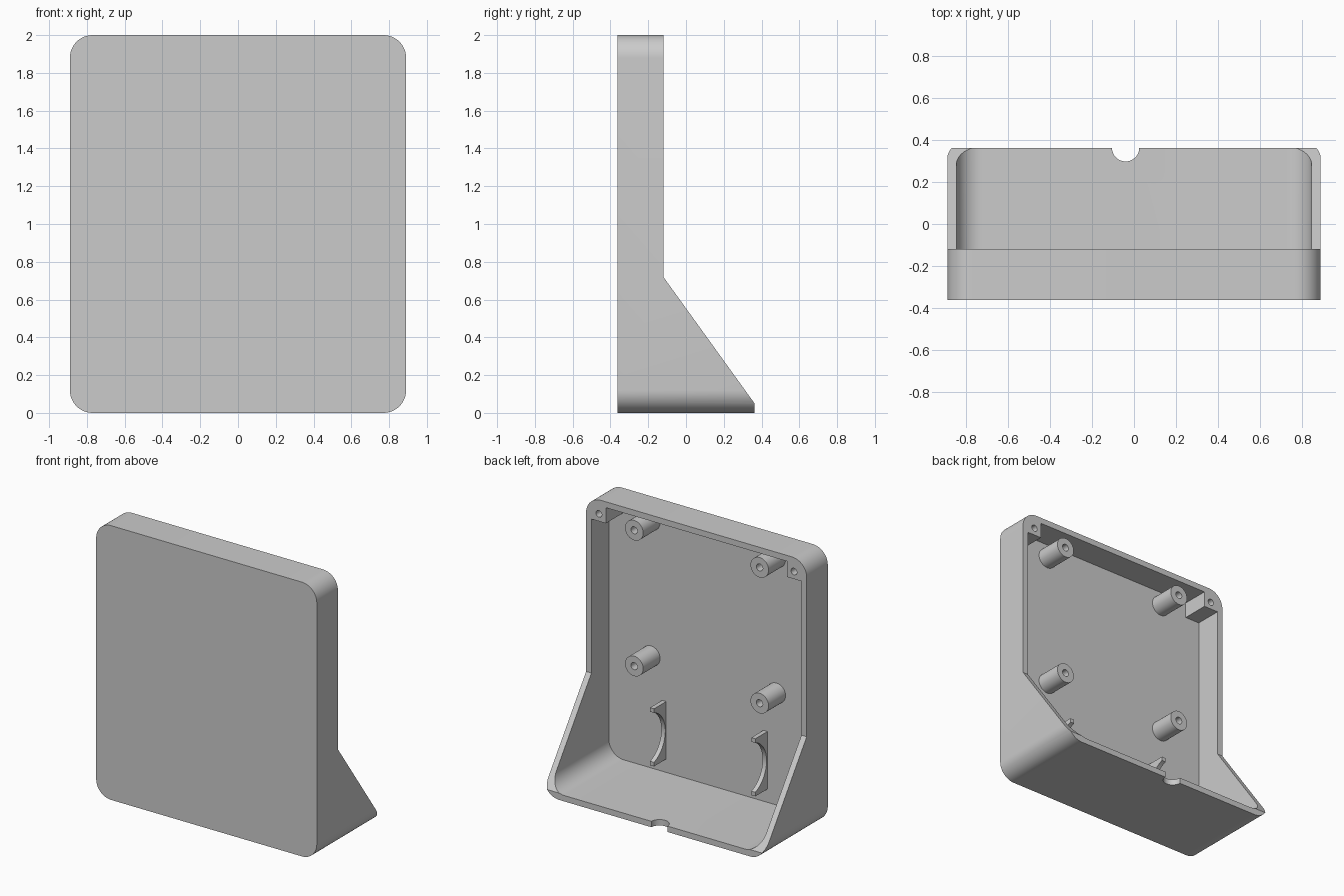
import bpy, bmesh
from math import sin, cos, pi, radians, asin

if "Cube" in bpy.data.objects:
    bpy.data.objects.remove(bpy.data.objects["Cube"])

grey = bpy.data.materials.new("plain grey")
grey.use_nodes = True
colour = (0.6, 0.6, 0.6, 1)
grey.diffuse_color = colour
grey.node_tree.nodes["Principled BSDF"].inputs["Base Color"].default_value = colour

# Main sizes
W, H, D = 0.89, 2.0, 0.363        # half width, height, half depth
WALL, R = 0.043, 0.12             # wall thickness, corner radius
RIM, FLOOR = -0.12, -D + WALL     # y of the back rim and of the inner face


def arc(cx, cy, r, start, end, steps=12):
    return [(cx + r * cos(radians(start + (end - start) * i / steps)),
             cy + r * sin(radians(start + (end - start) * i / steps)))
            for i in range(steps + 1)]


def circle(cx, cy, r):
    return arc(cx, cy, r, 0, 360, 32)[:-1]


def prism(name, outline, axis, low, high):
    """Extrude a 2D outline along x, y or z."""
    place = {"x": lambda a, b, t: (t, a, b),
             "y": lambda a, b, t: (a, t, b),
             "z": lambda a, b, t: (a, b, t)}[axis]
    bm = bmesh.new()
    ends = [[bm.verts.new(place(a, b, t)) for a, b in outline] for t in (low, high)]
    for ring in ends:
        bm.faces.new(ring)
    n = len(outline)
    for i in range(n):
        j = (i + 1) % n
        bm.faces.new((ends[0][i], ends[0][j], ends[1][j], ends[1][i]))
    bmesh.ops.recalc_face_normals(bm, faces=bm.faces)
    mesh = bpy.data.meshes.new(name)
    bm.to_mesh(mesh)
    bm.free()
    mesh.materials.append(grey)
    obj = bpy.data.objects.new(name, mesh)
    bpy.context.collection.objects.link(obj)
    return obj


def activate(obj):
    bpy.ops.object.select_all(action="DESELECT")
    obj.select_set(True)
    bpy.context.view_layer.objects.active = obj


def cut(obj, cutter):
    mod = obj.modifiers.new("cut", "BOOLEAN")
    mod.operation, mod.solver, mod.object = "DIFFERENCE", "EXACT", cutter
    cutter.hide_render = True
    activate(obj)
    bpy.ops.object.modifier_apply(modifier=mod.name)
    bpy.data.objects.remove(cutter)


def smooth(obj):
    activate(obj)
    bpy.ops.object.shade_smooth_by_angle(angle=radians(30))


# Housing: rounded block
x, z = W - R, H - R
outline = (arc(x, z, R, 0, 90) + arc(-x, z, R, 90, 180)
           + arc(-x, R, R, 180, 270) + arc(x, R, R, 270, 360))
housing = prism("housing", outline, "y", -D, D)

# Cavity: rounded below, stepped above to leave the screw corner blocks
ix, top, bx, bz = W - WALL, H - WALL, 0.73, 1.843
cavity = ([(ix, bz), (bx, bz), (bx, top), (-bx, top), (-bx, bz), (-ix, bz)]
          + arc(-ix + R, WALL + R, R, 180, 270)
          + arc(ix - R, WALL + R, R, 270, 360))
cut(housing, prism("cavity_cutter", cavity, "y", FLOOR, 1))

# Back profile: upright rim, then a slope down to the foot
slope = [(RIM, 3), (RIM, 0.72), (D, 0.05), (1, 0.05), (1, 3)]
cut(housing, prism("slope_cutter", slope, "x", -2, 2))

# Cable notch and corner screw holes
cut(housing, prism("notch_cutter", circle(-0.04, D, 0.065), "z", -0.1, 0.2))
for side in (-1, 1):
    cut(housing, prism("screw_cutter", circle(side * 0.787, 1.897, 0.024),
                       "y", RIM - 0.15, RIM + 0.1))
smooth(housing)

# Four standoffs with blind holes
for side, label in ((-1, "right"), (1, "left")):
    for height, level in ((0.86, "lower"), (1.85, "upper")):
        px = side * 0.506
        post = prism(f"{level}_{label}_standoff", circle(px, height, 0.073),
                     "y", FLOOR - 0.01, RIM - 0.005)
        cut(post, prism("post_cutter", circle(px, height, 0.026),
                        "y", RIM - 0.17, RIM + 0.1))
        smooth(post)

# Two cradle ribs with a round hollow
TIP, MID, HALF, HOLLOW = -0.18, 0.35, 0.21, 0.19
spread = 180 / pi * asin((RIM - TIP) / HOLLOW) + 90
hollow = arc(RIM, MID, HOLLOW, spread, 360 - spread, 24)
rib = ([(FLOOR - 0.01, MID - HALF), (FLOOR - 0.01, MID + HALF), (TIP, MID + HALF)]
       + hollow + [(TIP, MID - HALF)])
for cx, label in ((-0.417, "right"), (0.4, "left")):
    smooth(prism(f"{label}_cradle_rib", rib, "x", cx - 0.016, cx + 0.016))
